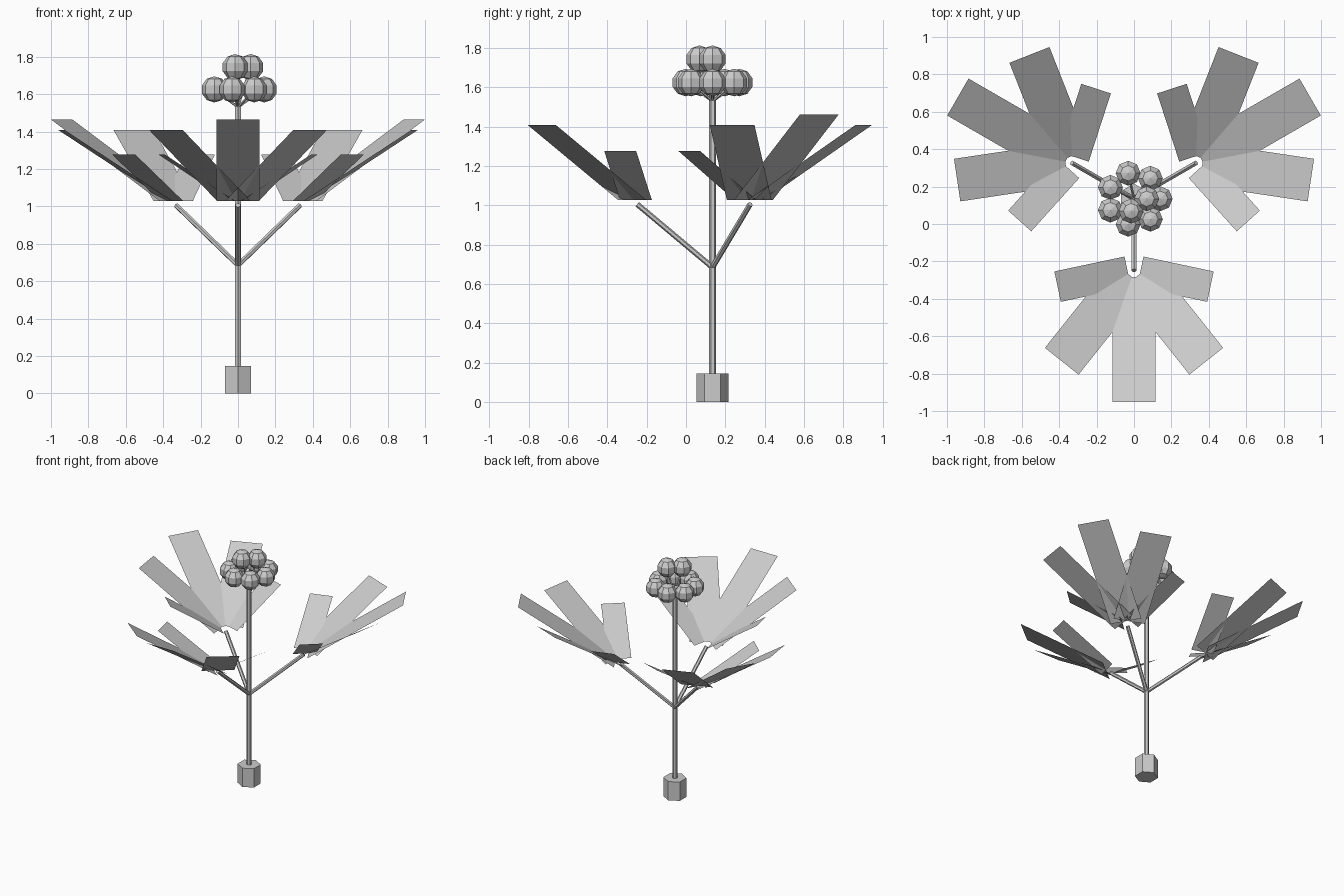
import bpy, bmesh, math
from mathutils import Vector, Matrix

if "Cube" in bpy.data.objects:
    bpy.data.objects.remove(bpy.data.objects["Cube"])

AXIS_Y = 0.135          # the stem stands slightly behind the centre

grey = bpy.data.materials.new("plain_grey")
grey.diffuse_color = (0.6, 0.6, 0.6, 1)
grey.use_nodes = True
grey.node_tree.nodes["Principled BSDF"].inputs["Base Color"].default_value = grey.diffuse_color


def finish(name, bm):
    mesh = bpy.data.meshes.new(name)
    bm.to_mesh(mesh)
    bm.free()
    mesh.materials.append(grey)
    obj = bpy.data.objects.new(name, mesh)
    bpy.context.collection.objects.link(obj)
    return obj


def rod(name, start, end, radius, sides=6):
    start, end = Vector(start), Vector(end)
    d = end - start
    rot = Matrix.Identity(4) if d.xy.length < 1e-6 else d.to_track_quat('Z', 'Y').to_matrix().to_4x4()
    bm = bmesh.new()
    bmesh.ops.create_cone(bm, cap_ends=True, segments=sides, radius1=radius, radius2=radius,
                          depth=d.length, matrix=Matrix.Translation((start + end) / 2) @ rot)
    return finish(name, bm)


def polar(angle, radius, z):
    return Vector((radius * math.cos(angle), AXIS_Y + radius * math.sin(angle), z))


def leaflet(name, node, angle, length, half_width):
    # flat strip starting just beyond the branch tip, rising outward
    tilt = math.radians(33)
    out = Vector((math.cos(angle) * math.cos(tilt), math.sin(angle) * math.cos(tilt), math.sin(tilt)))
    side = Vector((-math.sin(angle), math.cos(angle), 0)) * half_width
    a, b = node + out * 0.041, node + out * length
    bm = bmesh.new()
    bm.faces.new([bm.verts.new(p) for p in (a - side, b - side, b + side, a + side)])
    finish(name, bm)


# root and main stem
rod("root", (0, AXIS_Y, 0), (0, AXIS_Y, 0.145), 0.081)
rod("stem", (0, AXIS_Y, 0.14), (0, AXIS_Y, 1.54), 0.018)

# three branches, each with a fan of five leaflets
FAN = [(0, 0.84, 0.114), (38.5, 0.74, 0.115), (-38.5, 0.74, 0.115),
       (78, 0.498, 0.083), (-78, 0.498, 0.083)]
for i, deg in enumerate((270, 30, 150)):
    a = math.radians(deg)
    node = polar(a, 0.383, 1.006)
    rod(f"branch_{i}", (0, AXIS_Y, 0.685), node, 0.014)
    for j, (turn, length, half) in enumerate(FAN):
        leaflet(f"leaflet_{i}_{j}", node, a + math.radians(turn), length, half)

# berry cluster: ring of seven with two on top, each on a thin stalk
step = math.tau / 7
berries = [(k * step, 0.14, 1.625) for k in range(7)]
berries += [(0, 0.068, 1.744), (5 * step, 0.068, 1.744)]
for i, (a, r, z) in enumerate(berries):
    c = polar(a, r, z)
    rod(f"berry_stalk_{i}", (0, AXIS_Y, 1.53), c, 0.007, 5)
    bm = bmesh.new()
    bmesh.ops.create_uvsphere(bm, u_segments=8, v_segments=5, radius=0.07,
                              matrix=Matrix.Translation(c))
    finish(f"berry_{i}", bm)
